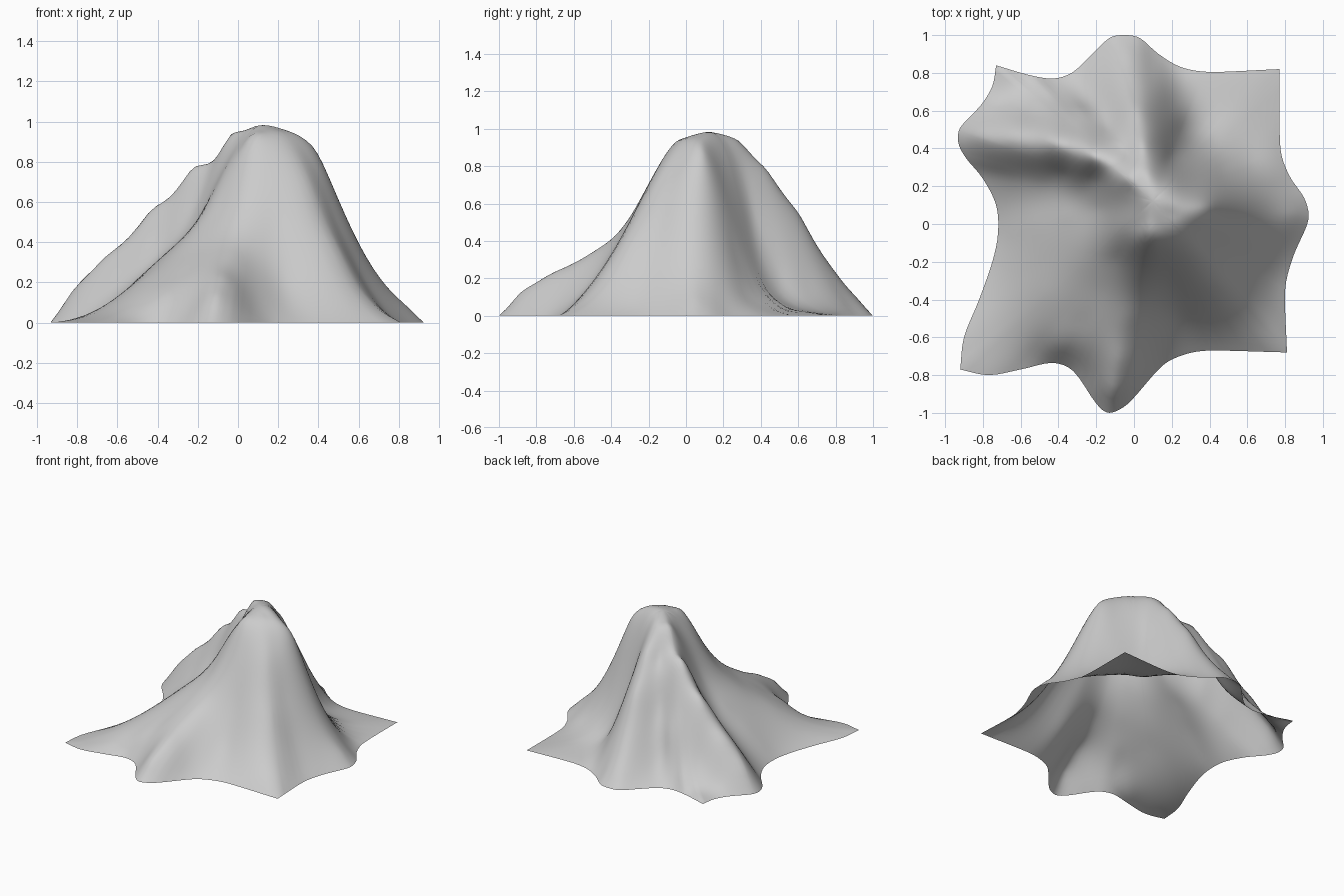
import bpy, bmesh
from math import log
from mathutils import Vector

if "Cube" in bpy.data.objects:
    bpy.data.objects.remove(bpy.data.objects["Cube"])

PEAK = Vector((0.1, 0.12))
TOP = 0.98
SUB, RINGS = 4, 30

# Ground outline, one smooth run per side, sharp at the four corners
SIDES = [
    [(-.92, -.77), (-.77, -.8), (-.6, -.77), (-.43, -.735), (-.32, -.78), (-.2, -.95),
     (-.13, -1), (-.03, -.95), (.15, -.75), (.27, -.69), (.4, -.67), (.81, -.68)],
    [(.81, -.68), (.8, -.35), (.84, -.18), (.91, -.02), (.925, .05), (.9, .14),
     (.82, .26), (.775, .4), (.77, .82)],
    [(.77, .82), (.4, .805), (.25, .83), (.13, .9), (.03, .985), (-.05, 1), (-.13, .985),
     (-.24, .88), (-.33, .8), (-.43, .77), (-.56, .79), (-.73, .84)],
    [(-.73, .84), (-.75, .73), (-.81, .63), (-.92, .51), (-.93, .43), (-.89, .35),
     (-.8, .24), (-.73, .1), (-.72, -.05), (-.75, -.2), (-.82, -.4), (-.9, -.6), (-.92, -.77)],
]

# Slope profiles: outline index, sideways bend, heights at the STEPS from peak to edge
STEPS = [.15, .35, .55, .75, .9]
SLOPES = [
    (0, 0, .78, .41, .22, .07, .015),
    (3, 0, .88, .57, .37, .23, .12),
    (6, 0, .93, .56, .34, .225, .125),
    (9, 0, .95, .77, .46, .2, .07),
    (11, 0, .95, .71, .38, .13, .04),
    (12, 0, .955, .82, .5, .21, .06),
    (15, 0, .96, .85, .48, .2, .08),
    (18, 0, .94, .66, .31, .10, .03),
    (19, 0, .86, .30, .07, .02, .005),
    (20, 0, .92, .52, .2, .06, .015),
    (21, 0, .94, .69, .4, .16, .05),
    (24, 0, .955, .79, .55, .26, .1),
    (28, .06, .945, .75, .47, .2, .07),
    (30, .12, .94, .65, .32, .08, .02),
    (32, .13, .94, .74, .47, .2, .07),
    (33.5, .13, .945, .78, .57, .34, .17),
    (36, .08, .90, .61, .4, .24, .1),
    (38, .02, .86, .53, .35, .2, .08),
]


def spline(p, i, t):
    """Smooth curve through an open run of points."""
    a, b = Vector(p[i]), Vector(p[i + 1])
    m0 = (b - Vector(p[i - 1])) / 2 if i > 0 else b - a
    m1 = (Vector(p[i + 2]) - a) / 2 if i + 2 < len(p) else b - a
    lim = (b - a).length
    m0, m1 = [m * min(1, lim / max(m.length, 1e-6)) for m in (m0, m1)]
    return ((1 + 2 * t) * (1 - t) ** 2 * a + t * (1 - t) ** 2 * m0
            + t * t * (3 - 2 * t) * b + t * t * (t - 1) * m1)


def kernel(dx, dy):
    r2 = dx * dx + dy * dy
    return 0 if r2 < 1e-12 else .5 * r2 * log(r2)


def solve(m, rhs):
    """Gaussian elimination with pivoting."""
    n = len(rhs)
    m = [row + [v] for row, v in zip(m, rhs)]
    for c in range(n):
        p = max(range(c, n), key=lambda r: abs(m[r][c]))
        m[c], m[p] = m[p], m[c]
        for r in range(c + 1, n):
            f = m[r][c] / m[c][c]
            if f:
                m[r] = m[r][:c + 1] + [x - f * y for x, y in zip(m[r][c + 1:], m[c][c + 1:])]
    out = [0] * n
    for r in reversed(range(n)):
        out[r] = (m[r][n] - sum(m[r][k] * out[k] for k in range(r + 1, n))) / m[r][r]
    return out


# Sample the outline
edge = [spline(side, i, k / SUB) for side in SIDES
        for i in range(len(side) - 1) for k in range(SUB)]

# Height samples: tip, slopes and ground edge
pts = [(PEAK.x, PEAK.y, TOP)] + [(e.x, e.y, 0) for e in edge[::SUB]]
for index, bend, *heights in SLOPES:
    out = edge[int(index * SUB)] - PEAK
    across = Vector((out.y, -out.x)).normalized()
    for s, z in zip(STEPS, heights):
        p = PEAK + out * s + across * bend * 4 * s * (1 - s)
        pts.append((p.x, p.y, z))

# Fit a thin elastic sheet through the samples
n = len(pts)
rows = [[kernel(a[0] - b[0], a[1] - b[1]) + (.0012 if a is b else 0) for b in pts]
        + [1, a[0], a[1]] for a in pts]
rows += [[f(p) for p in pts] + [0, 0, 0]
         for f in (lambda p: 1, lambda p: p[0], lambda p: p[1])]
w = solve(rows, [p[2] for p in pts] + [0, 0, 0])


def height(x, y):
    z = w[n] + w[n + 1] * x + w[n + 2] * y
    return z + sum(k * kernel(x - p[0], y - p[1]) for k, p in zip(w, pts))


# Draped sheet: rings from the peak out to the ground edge, open underneath
bm = bmesh.new()
tip = bm.verts.new((PEAK.x, PEAK.y, height(*PEAK)))
columns = []
for e in edge:
    edge_error = height(e.x, e.y)
    col = []
    for r in range(1, RINGS + 1):
        s = r / RINGS
        p = PEAK.lerp(e, s)
        z = height(p.x, p.y) - edge_error * s ** 6
        col.append(bm.verts.new((p.x, p.y, max(0, z) if r < RINGS else 0)))
    columns.append(col)
for i, a in enumerate(columns):
    b = columns[(i + 1) % len(columns)]
    bm.faces.new((tip, a[0], b[0]))
    for r in range(RINGS - 1):
        bm.faces.new((a[r], a[r + 1], b[r + 1], b[r]))
for f in bm.faces:
    f.smooth = True
mesh = bpy.data.meshes.new("draped_sheet")
bm.to_mesh(mesh)
bm.free()
bpy.context.collection.objects.link(bpy.data.objects.new("draped_sheet", mesh))
